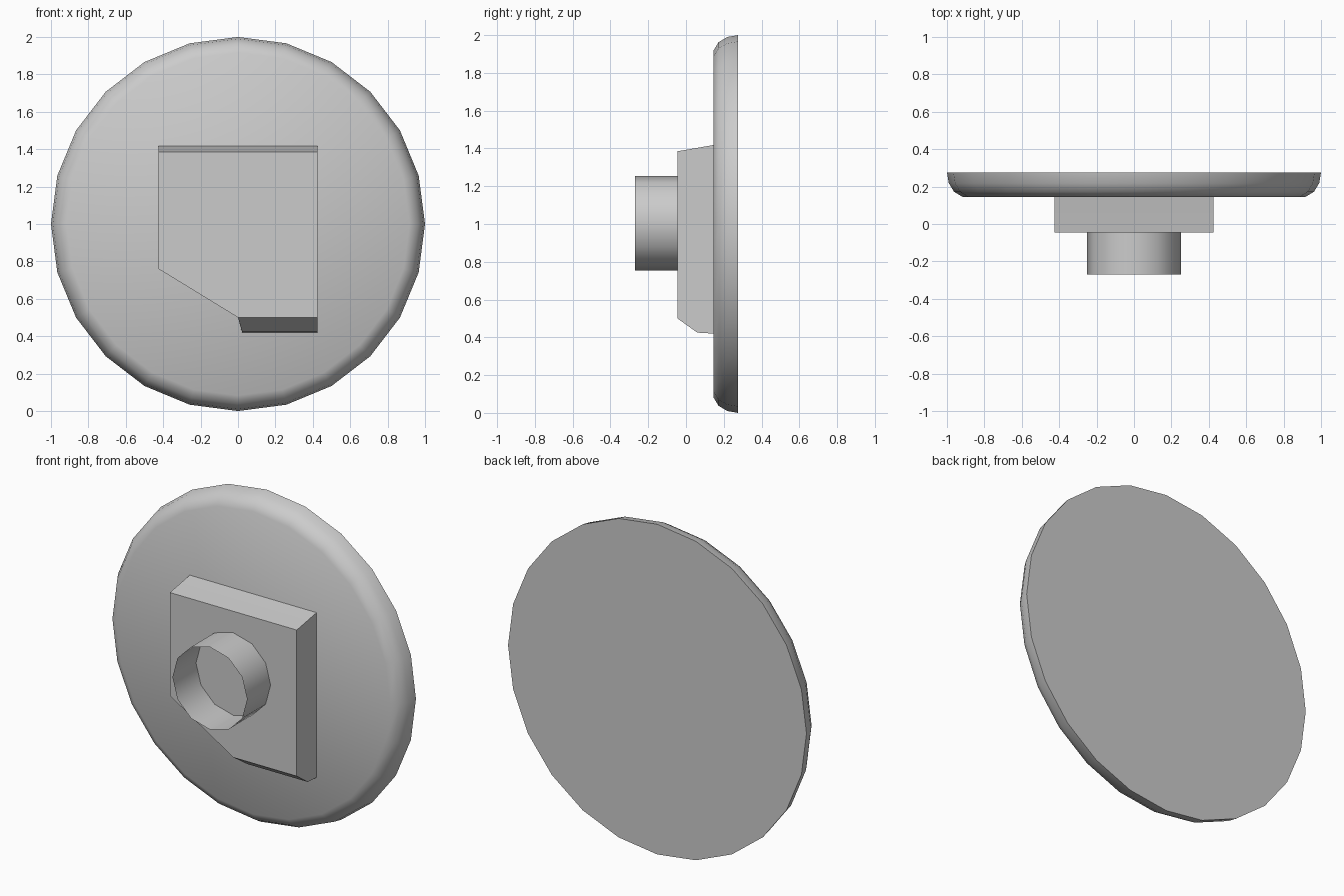
import bpy, math

if "Cube" in bpy.data.objects:
    bpy.data.objects.remove(bpy.data.objects["Cube"])


def make_object(name, verts, faces, smooth=False):
    mesh = bpy.data.meshes.new(name)
    mesh.from_pydata(verts, [], faces)
    mesh.update()
    obj = bpy.data.objects.new(name, mesh)
    bpy.context.collection.objects.link(obj)
    if smooth:
        bpy.context.view_layer.objects.active = obj
        obj.select_set(True)
        bpy.ops.object.shade_smooth_by_angle(angle=math.radians(35))
        obj.select_set(False)
    return obj


def lathe(name, profile, sides, cz, caps):
    """Revolve (y, radius) points, listed front to back, around the y axis."""
    verts = [(r * math.cos(2 * math.pi * i / sides), y,
              cz + r * math.sin(2 * math.pi * i / sides))
             for y, r in profile for i in range(sides)]
    faces = []
    for k in range(len(profile) - 1):
        for i in range(sides):
            a, b = k * sides + i, k * sides + (i + 1) % sides
            faces.append((a, a + sides, b + sides, b))
    if caps:
        last = (len(profile) - 1) * sides
        faces.append(tuple(range(sides)))
        faces.append(tuple(last + i for i in reversed(range(sides))))
    return make_object(name, verts, faces, smooth=True)


# Round plate with a rounded front rim
lathe("round_plate",
      [(0.145, 0.917), (0.172, 0.962), (0.218, 0.99), (0.275, 1.0)],
      24, 1.0, True)

# Thin open tube on the front
lathe("open_tube", [(-0.27, 0.25), (-0.045, 0.25)], 12, 1.005, False)

# Mounting block: outlines at three depths, sloped top, cut lower corner
W = 0.425


def outline(y, top, step_x, bottom):
    return [(-W, y, 0.76), (0, y, 0.5), (step_x, y, bottom),
            (W, y, bottom), (W, y, top), (-W, y, top)]


front = outline(-0.045, 1.385, 0.0, 0.5)
del front[2]
verts = front + outline(0.06, 1.403, 0.022, 0.425) + outline(0.145, 1.418, 0.022, 0.42)
faces = [(0, 1, 2, 3, 4),
         (0, 5, 6, 1), (1, 6, 7), (1, 7, 8, 2),
         (2, 8, 9, 3), (3, 9, 10, 4), (4, 10, 5, 0)]
faces += [(5 + i, 11 + i, 11 + (i + 1) % 6, 5 + (i + 1) % 6) for i in range(6)]
faces.append((16, 15, 14, 13, 12, 11))
make_object("mounting_block", verts, faces)
